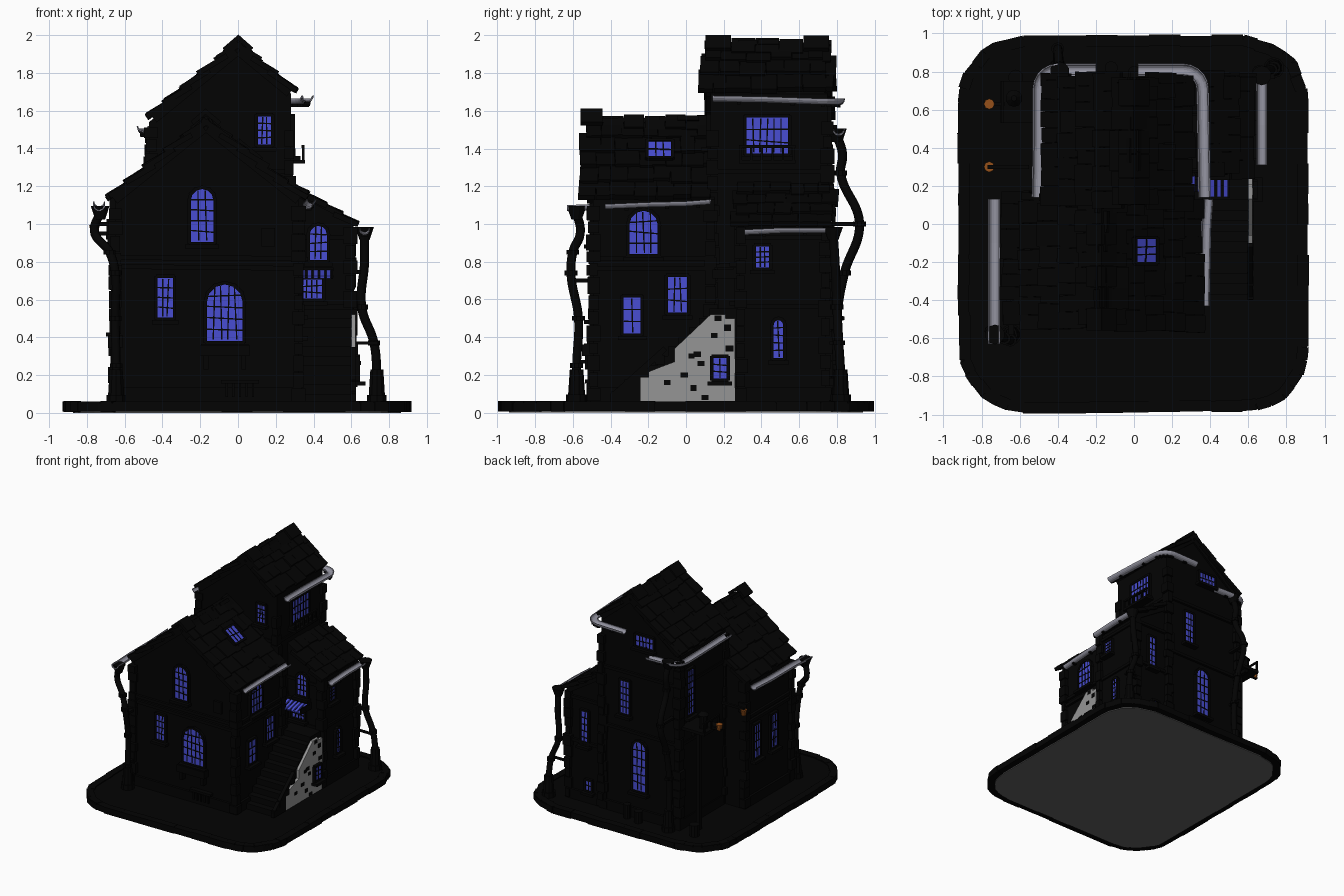
import bpy, bmesh, math, random
from mathutils import Matrix, Vector

if "Cube" in bpy.data.objects:
    bpy.data.objects.remove(bpy.data.objects["Cube"])
random.seed(4)
R = random.uniform

def mat(name, c):
    m = bpy.data.materials.new(name)
    m.diffuse_color = (*c, 1)
    m.use_nodes = True
    m.node_tree.nodes["Principled BSDF"].inputs["Base Color"].default_value = m.diffuse_color
    return m
DARK = mat("dark", (.001, .001, .001))
BLUE = mat("glass", (.065, .075, .65))
METAL = mat("metal", (.3, .3, .36))
ORANGE = mat("clay", (.3, .08, .01))
UNDER = mat("underside", (.12, .12, .12))
PLASTER = mat("plaster", (.3, .3, .3))

def finish(bm, name, m):
    bmesh.ops.recalc_face_normals(bm, faces=bm.faces)
    me = bpy.data.meshes.new(name)
    bm.to_mesh(me)
    bm.free()
    o = bpy.data.objects.new(name, me)
    bpy.context.collection.objects.link(o)
    me.materials.append(m)
    return o

def box(bm, c, s, rot=Matrix()):
    bmesh.ops.create_cube(bm, size=1, matrix=Matrix.Translation(c) @ rot @ Matrix.Diagonal((*s, 1)))

def boxes(name, items, m=DARK):
    bm = bmesh.new()
    for c, s in items:
        box(bm, c, s)
    return finish(bm, name, m)

def cones(name, items, m=DARK, seg=10):
    """Upright drums and cones: (position, bottom radius, top radius, height)."""
    bm = bmesh.new()
    for p, r1, r2, h in items:
        bmesh.ops.create_cone(bm, cap_ends=True, segments=seg, radius1=r1, radius2=r2, depth=h, matrix=Matrix.Translation(p))
    return finish(bm, name, m)

def prism(name, pts, a, b, axis='Y', m=DARK):
    """Extrude a 2D profile between a and b along an axis."""
    bm = bmesh.new()
    put = {'Y': lambda p: (p[0], a, p[1]), 'X': lambda p: (a, *p), 'Z': lambda p: (*p, a)}[axis]
    f = bm.faces.new([bm.verts.new(put(p)) for p in pts])
    g = bmesh.ops.extrude_face_region(bm, geom=[f])
    d = Vector([b - a if k == axis else 0 for k in 'XYZ'])
    bmesh.ops.translate(bm, vec=d, verts=[v for v in g['geom'] if isinstance(v, bmesh.types.BMVert)])
    return finish(bm, name, m)

def window(name, c, w, h, face=0, arch=False, nx=3, nz=4, tilt=0):
    """Pane, frame, glazing bars and sill; face is the heading in degrees (0 = front)."""
    M = Matrix.Translation(c) @ Matrix.Rotation(math.radians(face), 4, 'Z') @ Matrix.Rotation(math.radians(tilt), 4, 'X')
    pts = [(-w/2, -h/2), (w/2, -h/2)]
    if arch:
        k = min(w/2, h*.4)
        pts += [(w/2*math.cos(t*math.pi/6), h/2-k+k*math.sin(t*math.pi/6)) for t in range(7)]
    else:
        pts += [(w/2, h/2), (-w/2, h/2)]
    prism(name + "_glass", pts, -.014, .01, 'Y', BLUE).data.transform(M)
    bm = bmesh.new()
    for p, q in zip(pts, pts[1:] + pts[:1]):
        d = Vector((q[0]-p[0], 0, q[1]-p[1]))
        mid = Vector(((p[0]+q[0])/2, -.004, (p[1]+q[1])/2)) + Vector((d.z, 0, -d.x)).normalized()*.009
        box(bm, mid, (d.length + .02, .036, .018), Matrix.Rotation(-math.atan2(d.z, d.x), 4, 'Y'))
    for i in range(1, nx):
        box(bm, (w*(i/nx-.5), -.012, 0), (.007, .012, h*.95), Matrix.Rotation(R(-.05, .05), 4, 'Y'))
    for i in range(1, nz):
        box(bm, (0, -.012, h*(i/nz-.5)), (w, .012, .007), Matrix.Rotation(R(-.1, .1), 4, 'Y'))
    if not tilt:
        box(bm, (0, -.02, -h/2-.025), (w+.06, .06, .022))
    bm.transform(M)
    finish(bm, name + "_frame", DARK)

def shingles(name, rx, rz, ex, ez, y0, y1, rows):
    """One roof slope of overlapping uneven boards, ridge (rx,rz) to eave (ex,ez)."""
    bm = bmesh.new()
    sx = 1 if ex > rx else -1
    L = math.hypot(ex-rx, ez-rz)
    ang = math.atan2(rz-ez, abs(ex-rx))
    for i in range(rows):
        t = (i+.5)/rows
        y = y0 - R(0, .04)*(i > 0)
        end = y1 + R(0, .05)*(i > 0)
        while y < end - .01:
            w = min(R(.06, .14), end-y)
            p = Vector((rx+(ex-rx)*t, y+w/2, rz+(ez-rz)*t - .014 + R(-.008, .006)))
            box(bm, p, (L/rows*R(1.2, 1.6), w*.98, .028),
                Matrix.Rotation((ang-R(.06, .16))*sx, 4, 'Y') @ Matrix.Rotation(R(-.04, .04), 4, 'Z'))
            y += w
    # barge boards under the gable edges
    for y in (y0+.02, y1-.02):
        box(bm, ((rx+ex)/2, y, (rz+ez)/2-.045), (L*.96, .03, .05), Matrix.Rotation(ang*sx, 4, 'Y'))
    finish(bm, name, DARK)

def ridge(name, x, z, spans):
    """Inverted-V ridge caps; spans are (y0, y1, lift)."""
    bm = bmesh.new()
    for y0, y1, up in spans:
        for s in (-1, 1):
            box(bm, (x+s*.033, (y0+y1)/2, z+up-.034+R(-.004, .004)), (.105, (y1-y0)*.97, .024), Matrix.Rotation(s*R(.66, .74), 4, 'Y'))
    finish(bm, name, DARK)

def gutter(name, path, r=.032):
    """Half-round open trough swept along a path."""
    bm = bmesh.new()
    P = [Vector(p) for p in path]
    prof = [(r*k*math.cos(a), r*k*math.sin(a)) for k, order in ((1, 1), (.8, -1))
            for a in [math.pi*(1+j/8) for j in range(9)][::order]]
    rings = []
    for i, p in enumerate(P):
        d = P[min(i+1, len(P)-1)] - P[max(i-1, 0)]
        n = Vector((d.y, -d.x, 0)).normalized()
        rings.append([bm.verts.new(p + n*u + Vector((0, 0, v))) for u, v in prof])
    N = len(prof)
    for A, B in zip(rings, rings[1:]):
        for j in range(N):
            bm.faces.new((A[j], A[(j+1) % N], B[(j+1) % N], B[j]))
    bm.faces.new(rings[0])
    bm.faces.new(rings[-1])
    finish(bm, name, METAL)
    boxes(name + "_brackets", [((p + q)/2 - Vector((0, 0, r+.006)), (.035, .02, .014)) for p, q in zip(P, P[1:])])

def pipe(name, pts, r=.024):
    """Crooked drainpipe with hopper, collars and a flared foot."""
    cu = bpy.data.curves.new(name, 'CURVE')
    cu.dimensions, cu.bevel_depth, cu.bevel_resolution, cu.use_fill_caps = '3D', r, 2, True
    s = cu.splines.new('BEZIER')
    s.bezier_points.add(len(pts)-1)
    for b, p in zip(s.bezier_points, pts):
        b.co, b.handle_left_type, b.handle_right_type = p, 'AUTO', 'AUTO'
    o = bpy.data.objects.new(name, cu)
    bpy.context.collection.objects.link(o)
    cu.materials.append(DARK)
    x, y, _ = pts[-1]
    cones(name + "_fittings", [(pts[0], .028, .052, .07), ((x, y, .14), .048, .036, .18), ((x, y, .07), .055, .055, .05)]
          + [(p, r+.01, r+.01, .025) for p in pts[2:-1]])

def trims(name, x0, x1, y0, y1, z1, bands):
    """Corner stones, string courses and plinth around a body."""
    bm = bmesh.new()
    for x in (x0, x1):
        for y in (y0, y1):
            z = .06
            while z < z1 - .03:
                h = R(.06, .1)
                box(bm, (x, y, z+h/2), (R(.04, .08), R(.04, .08), h*.92))
                z += h
    for b in bands:
        box(bm, ((x0+x1)/2, (y0+y1)/2, b), (x1-x0+.04, y1-y0+.04, .025), Matrix.Rotation(R(-.012, .012), 4, 'Y'))
    box(bm, ((x0+x1)/2, (y0+y1)/2, .09), (x1-x0+.04, y1-y0+.04, .09))
    finish(bm, name, DARK)

# ground slab: rounded square with ragged edge, plus kerb
outline = []
for k in range(4):
    cx, cy = ((.59, .66), (-.6, .66), (-.6, -.66), (.59, -.66))[k]
    for j in range(8):
        a = math.pi/2*(k + j/7)
        outline.append((cx+.32*math.cos(a)+R(-.008, .008), cy+.32*math.sin(a)+R(-.008, .008)))
prism("ground_slab", outline, .008, .052, 'Z')
prism("slab_underside", [(x*.95, y*.95) for x, y in outline], 0, .012, 'Z', UNDER)
bm = bmesh.new()
for p, q in zip(outline, outline[1:] + outline[:1]):
    d = Vector((q[0]-p[0], q[1]-p[1], 0))
    n = max(1, round(d.length/.16))
    for i in range(n):
        c = Vector((*p, .034)) + d*((i+.5)/n)
        c.xy *= .975 + R(-.004, .004)
        box(bm, c, (d.length/n*.98, .06, R(.05, .058)), Matrix.Rotation(math.atan2(d.y, d.x), 4, 'Z'))
finish(bm, "kerb_stones", DARK)

# main bodies
prism("front_house", [(-.65, .03), (.32, .03), (.32, 1.13), (-.17, 1.52), (-.65, 1.14)], -.49, .15)
prism("tower", [(-.47, .03), (.28, .03), (.28, 1.69), (0, 1.93), (-.47, 1.54)], .13, .75)
prism("side_wing", [(.2, .03), (.6, .03), (.6, .98), (.28, 1.19), (.2, 1.19)], .28, .74)
trims("front_house_trim", -.65, .32, -.49, .13, 1.1, (.77, .82))
trims("tower_trim", -.46, .27, .14, .75, 1.5, (.78, 1.28))
trims("side_wing_trim", .25, .595, .29, .74, .97, (.56, .93))

# roofs
shingles("house_roof_left", -.17, 1.56, -.665, 1.165, -.53, .13, 5)
shingles("house_roof_right", -.17, 1.56, .33, 1.165, -.53, .13, 5)
shingles("tower_roof_left", 0, 1.965, -.455, 1.595, .1, .77, 5)
shingles("tower_roof_right", 0, 1.965, .28, 1.735, .1, .77, 3)
shingles("wing_roof", .27, 1.23, .61, 1.015, .27, .76, 4)
ridge("house_ridge", -.17, 1.57, [(-.56, -.44, .03)] + [(y, y+.11, R(-.01, .008)) for y in (-.44, -.33, -.22, -.11, 0)])
ridge("tower_ridge", 0, 1.98, [(.1, .24, .012), (.62, .76, .012)] + [(y, y+.127, R(-.012, 0)) for y in (.24, .367, .494)])

# windows: front, right, back, left
window("front_arch", (-.07, -.49, .53), .19, .30, 0, True, 5, 5)
window("gable_arch", (-.19, -.49, 1.045), .12, .28, 0, True, 3, 5)
window("front_left", (-.385, -.49, .61), .08, .21)
window("tower_front", (.14, .13, 1.495), .07, .15)
window("wing_front", (.425, .28, .9), .09, .18, 0, True)
window("wing_door", (.39, .28, .655), .11, .1, 0, False, 4, 3)
window("right_low", (.32, -.285, .515), .09, .19, 90, False, 2, 3)
window("right_mid", (.32, -.045, .625), .1, .19, 90, False, 3, 3)
window("right_arch", (.32, -.225, .955), .15, .23, 90, True, 4, 4)
window("tower_right", (.28, .43, 1.47), .22, .19, 90, False, 6, 3)
window("wing_right", (.6, .405, .825), .07, .11, 90)
window("wing_slit", (.6, .49, .39), .05, .2, 90, True, 2, 5)
window("cellar", (.625, .18, .235), .07, .11, 90, False, 2, 3)
window("skylight", (.055, -.14, 1.385), .12, .13, 90, False, 3, 2, -51)
window("back_arch", (-.09, .75, .5), .12, .42, 180, True, 3, 6)
window("back_mid", (.05, .75, 1.06), .08, .28, 180, False, 3, 5)
window("back_gable", (-.14, .75, 1.585), .16, .09, 180, False, 5, 2)
window("wing_back", (.44, .74, .69), .06, .28, 180, False, 2, 5)
window("cellar_back", (.4, .74, .2), .05, .08, 180, False, 2, 2)
window("tower_left", (-.47, .63, 1.2), .08, .38, -90, False, 3, 7)
window("house_left_a", (-.65, -.25, .58), .08, .28, -90)
window("house_left_b", (-.65, -.02, .58), .08, .28, -90)

# planter, cellar grille, tower window box, wall hatch
boxes("front_planter", [((-.07, -.52, .33), (.26, .06, .06))] + [((x, -.51, .27), (.025, .05, .08)) for x in (-.17, .03)])
boxes("cellar_grille", [((-.06+i*.035, -.515, .12), (.012, .02, .07)) for i in range(5)] + [((.01, -.515, .165), (.2, .04, .02))])
boxes("tower_window_box", [((.315, .43, 1.33), (.08, .3, .02)), ((.345, .43, 1.41), (.015, .3, .015))]
      + [((.345, .29+i*.056, 1.37), (.012, .012, .08)) for i in range(6)])
boxes("wall_hatch", [((.16, -.495, .93), (.07, .03, .1))])

# outside stair with plastered side wall
boxes("stair_steps", [((.46, (-.37+i*.055+.28)/2, .075+i*.05), (.28, .65-i*.055, .052)) for i in range(10)])
prism("stair_plaster", [(-.24, .06), (.26, .06), (.26, .5), (.21, .5), (.21, .52), (.13, .52), (-.06, .34), (-.06, .27), (-.14, .24), (-.24, .2)],
      .6, .622, 'X', PLASTER)
boxes("bare_stones", [((.62, y, z), (.012, R(.03, .045), R(.025, .035)))
      for y, z in ((-.1, .16), (-.01, .2), (.03, .3), (.06, .31), (.08, .26), (.04, .13), (.15, .41), (.23, .34), (.22, .45), (.1, .08), (.17, .5))])
prism("stair_stringer", [(-.4, .06), (-.24, .06), (-.24, .2), (-.1, .33), (-.12, .35), (-.4, .1)], .595, .624, 'X')
boxes("stair_front_edge", [((.612, y, z), (.028, .05, .05)) for y, z in ((-.37, .09), (-.3, .15), (-.22, .21), (-.14, .28))])

# slatted awning over the door
bm = bmesh.new()
for i in range(6):
    box(bm, (.31+i*.034, .2, .735), (.022, .12, .012), Matrix.Rotation(.28, 4, 'X'))
finish(bm, "awning_slats", BLUE)
boxes("awning_frame", [((.395, .265, .76), (.22, .03, .02)), ((.395, .2, .722), (.22, .012, .012))]
      + [((x, .21, .735), (.012, .14, .05)) for x in (.29, .498)])

# gutters
def bend(cx, cy, a0, a1, z, r=.1):
    return [(cx+r*math.cos(math.radians(a0+(a1-a0)*i/5)), cy+r*math.sin(math.radians(a0+(a1-a0)*i/5)), z) for i in range(6)]
gutter("gutter_house_left", [(-.735, -.63, 1.1), (-.735, -.4, 1.11), (-.735, -.1, 1.11), (-.735, .13, 1.12)])
gutter("gutter_house_right", [(.37, -.43, 1.105), (.375, -.2, 1.115), (.38, 0, 1.12), (.39, .13, 1.13)], .026)
gutter("gutter_wing", [(.67, .31, .97), (.67, .52, .98), (.67, .74, .98)], .028)
gutter("gutter_tower_right", [(.37, .14, 1.68), (.365, .42, 1.675)] + bend(.26, .71, 0, 90, 1.665) + [(.02, .81, 1.66)])
gutter("gutter_tower_left", [(-.505, .14, 1.52), (-.5, .42, 1.51)] + bend(-.4, .71, 180, 90, 1.505) + [(-.2, .81, 1.5)])

# drainpipes
pipe("pipe_front_left", [(-.73, -.58, 1.06), (-.76, -.56, .96), (-.68, -.6, .85), (-.65, -.61, .74), (-.65, -.57, .5), (-.645, -.58, .25), (-.645, -.58, .06)])
pipe("pipe_right", [(.67, .78, .95), (.67, .79, .8), (.655, .8, .56), (.72, .81, .37), (.735, .82, .2), (.735, .82, .06)])
pipe("pipe_tower_back", [(-.39, .8, 1.47), (-.39, .83, 1.37), (-.39, .82, 1.27), (-.4, .92, 1.0), (-.4, .84, .74), (-.4, .8, .5), (-.4, .81, .06)])
boxes("pipe_brackets", [((.66, .77, .37), (.16, .02, .015)), ((-.4, .79, .5), (.03, .1, .02)), ((-.4, .84, 1.0), (.03, .18, .02)),
                        ((-.645, -.53, .27), (.03, .1, .02)), ((-.645, -.54, .7), (.03, .12, .02))])

# left platform on a post, with barrel, lamp arms and pots
boxes("platform", [((-.58, .64, .93), (.24, .22, .025)), ((-.58, .64, .9), (.03, .2, .03)), ((-.58, .65, .48), (.035, .035, .86))]
      + [((-.69, y, .98), (.014, .014, .09)) for y in (.54, .64, .74)] + [((-.69, .64, 1.02), (.014, .22, .014))])
boxes("lamp_arms", [((-.66, .3, 1.0), (.22, .02, .02)), ((-.73, .63, .95), (.1, .02, .02))])
cones("platform_barrel", [((-.63, .66, 1.0), .035, .035, .12), ((-.63, .66, 1.07), .045, .015, .03)])
cones("flower_pots", [((-.76, y, .97), .018, .028, .05) for y in (.3, .63)], ORANGE, 8)
cones("yard_barrels", [((-.12, .82, .1), .035, .035, .1), ((.0, .8, .11), .03, .03, .12), ((-.62, .77, .1), .04, .04, .1)])
